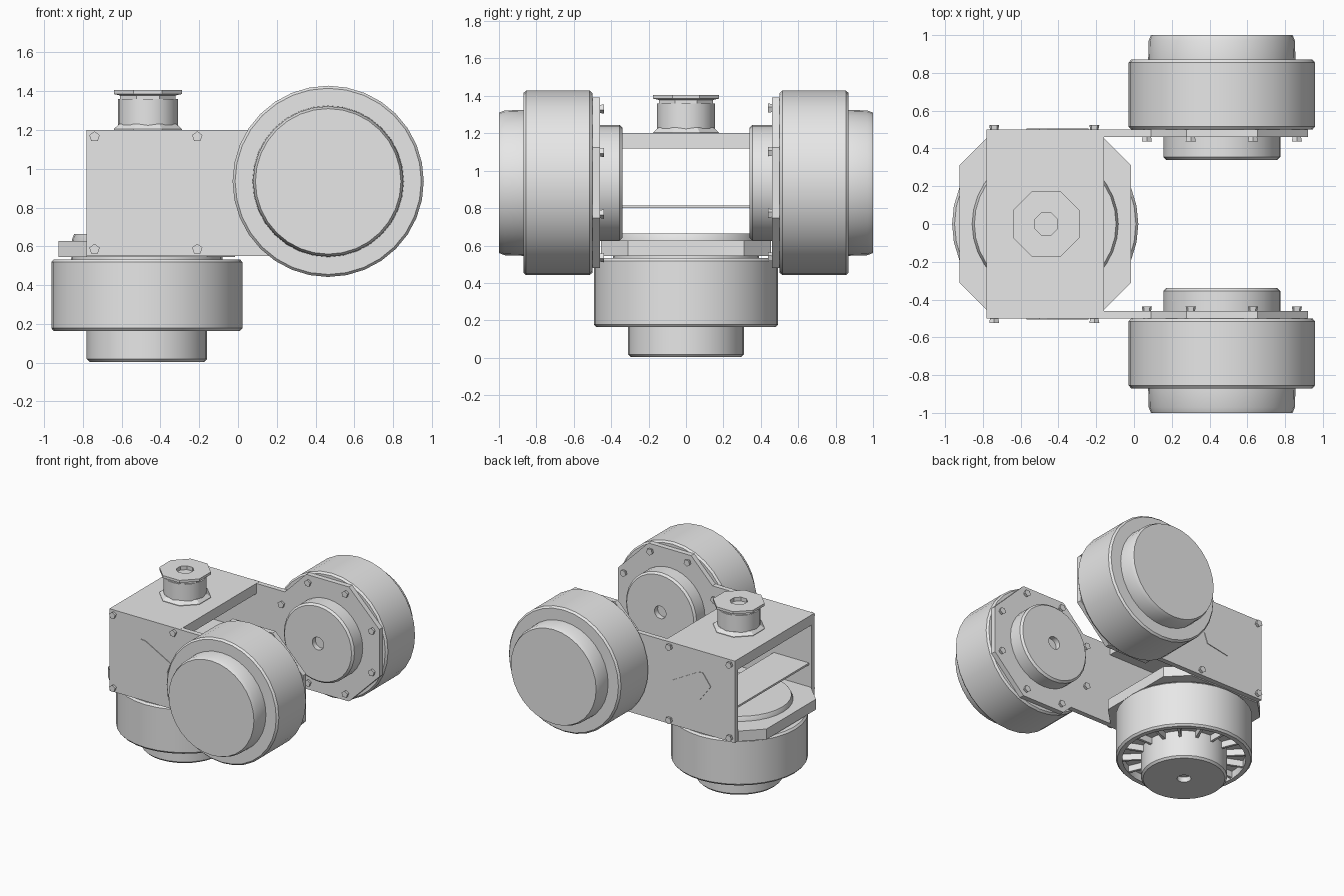
import bpy, bmesh, math
from mathutils import Matrix, Vector

if "Cube" in bpy.data.objects:
    bpy.data.objects.remove(bpy.data.objects["Cube"])

GREY = (0.8, 0.8, 0.8, 1)
mat = bpy.data.materials.new("light_grey")
mat.use_nodes = True
mat.diffuse_color = GREY
mat.node_tree.nodes["Principled BSDF"].inputs["Base Color"].default_value = GREY


def finish(name, bm, matrix=Matrix(), smooth=False):
    bmesh.ops.recalc_face_normals(bm, faces=bm.faces)
    mesh = bpy.data.meshes.new(name)
    bm.to_mesh(mesh)
    bm.free()
    mesh.materials.append(mat)
    obj = bpy.data.objects.new(name, mesh)
    bpy.context.collection.objects.link(obj)
    obj.matrix_world = matrix
    if smooth:
        bpy.ops.object.select_all(action='DESELECT')
        obj.select_set(True)
        bpy.context.view_layer.objects.active = obj
        bpy.ops.object.shade_smooth_by_angle(angle=math.radians(30))
    return obj


def lathe(name, profile, matrix, steps=32, smooth=True):
    """Spin a (radius, height) profile about the local z axis."""
    bm = bmesh.new()
    verts = [bm.verts.new((r, 0, h)) for r, h in profile]
    edges = [bm.edges.new(pair) for pair in zip(verts, verts[1:])]
    bmesh.ops.spin(bm, geom=verts + edges, cent=(0, 0, 0), axis=(0, 0, 1),
                   angle=math.tau, steps=steps, use_duplicate=False)
    bmesh.ops.remove_doubles(bm, verts=bm.verts, dist=0.0005)
    return finish(name, bm, matrix, smooth)


def prism(name, points, axis, low, high):
    """Extrude a flat outline along y or z."""
    bm = bmesh.new()
    place = (lambda a, b: (a, low, b)) if axis == 'y' else (lambda a, b: (a, b, low))
    face = bm.faces.new([bm.verts.new(place(a, b)) for a, b in points])
    moved = bmesh.ops.extrude_face_region(bm, geom=[face])["geom"]
    offset = Vector((0, high - low, 0) if axis == 'y' else (0, 0, high - low))
    bmesh.ops.translate(bm, verts=[v for v in moved if isinstance(v, bmesh.types.BMVert)],
                        vec=offset)
    return finish(name, bm)


def rect(x0, x1, y0, y1):
    return [(x0, y0), (x1, y0), (x1, y1), (x0, y1)]


def screw(name, x, y, z, direction):
    bm = bmesh.new()
    bmesh.ops.create_cone(bm, cap_ends=True, segments=5, radius1=0.018,
                          radius2=0.028, depth=0.05)
    turn = Matrix.Rotation(-direction * math.pi / 2, 4, 'X')
    finish(name, bm, Matrix.Translation((x, y, z)) @ turn)


# Motor: small hub, drum with a recessed ring on the hub side, large end cap
DRUM = [(0, -0.12), (0.05, -0.12), (0.05, -0.16), (0.295, -0.16), (0.31, -0.145),
        (0.31, 0.06), (0.445, 0.06), (0.445, 0), (0.48, 0), (0.493, 0.015),
        (0.493, 0.355), (0.48, 0.37), (0.39, 0.37), (0.387, 0.47), (0.375, 0.5), (0, 0.5)]


def motor(name, matrix):
    lathe(name + "_drum", DRUM, matrix)
    bm = bmesh.new()
    for i in range(16):
        spin = Matrix.Rotation(math.tau * i / 16, 4, 'Z')
        bmesh.ops.create_cube(bm, size=1, matrix=spin @ Matrix.Translation((0.377, 0, 0.04))
                              @ Matrix.Diagonal((0.15, 0.02, 0.06, 1)))
    finish(name + "_ribs", bm, matrix)


CX, CZ = 0.465, 0.935      # side motor axis
BX = -0.47                 # lower motor axis
motor("lower_motor", Matrix.Translation((BX, 0, 0.163)))

# Side plates with octagonal motor mounts, mirrored across the middle
OUTLINE = [(-0.78, 0.55), (0.205, 0.55), (0.277, 0.48), (0.653, 0.48), (0.92, 0.747),
           (0.92, 1.123), (0.653, 1.39), (0.277, 1.39), (0.09, 1.2), (-0.78, 1.2)]
BADGE = [(-0.57, 0.94), (-0.5, 1.035), (-0.46, 1.03), (-0.24, 0.91), (-0.27, 0.83),
         (-0.46, 0.795)]
for side, label in ((1, "back"), (-1, "front")):
    motor(label + "_motor", Matrix.Translation((CX, side * 0.5, CZ))
          @ Matrix.Rotation(-side * math.pi / 2, 4, 'X'))
    prism(label + "_side_plate", OUTLINE, 'y', side * 0.46, side * 0.5)
    prism(label + "_side_panel", BADGE, 'y', side * 0.498, side * 0.505)
    for x in (-0.74, -0.21):
        for z in (0.585, 1.165):
            screw(label + "_box_screw", x, side * 0.5, z, side)
    for i in range(8):
        a = math.tau * (i + 0.5) / 8
        screw(label + "_mount_screw", CX + 0.43 * math.cos(a), side * 0.463,
              CZ + 0.43 * math.sin(a), -side)

# Box: roof, thin inner shelf and chamfered floor plate
prism("roof_plate", rect(-0.78, -0.16, -0.5, 0.5), 'z', 1.12, 1.201)
prism("inner_shelf", rect(-0.76, -0.45, -0.46, 0.46), 'z', 0.8, 0.815)
h, c = 0.455, 0.31
floor = [(h, -c), (h, c), (c, h), (-c, h), (-h, c), (-h, -c), (-c, -h), (c, -h)]
prism("floor_plate", [(BX + x, y) for x, y in floor], 'z', 0.545, 0.628)

# Roof knob: flange, round neck and octagonal cap with a small socket
top = Matrix.Translation((BX + 0.005, 0, 0))
octagon = top @ Matrix.Rotation(math.pi / 8, 4, 'Z')
lathe("knob_flange", [(0, 1.19), (0.19, 1.19), (0.19, 1.205), (0.16, 1.23), (0, 1.23)],
      octagon, 8, False)
lathe("knob_neck", [(0, 1.22), (0.155, 1.22), (0.155, 1.36), (0, 1.36)], top, 20)
lathe("knob_cap", [(0, 1.36), (0.155, 1.36), (0.155, 1.378), (0.19, 1.385), (0.19, 1.405),
                   (0.065, 1.405), (0.065, 1.375), (0, 1.375)], octagon, 8, False)
